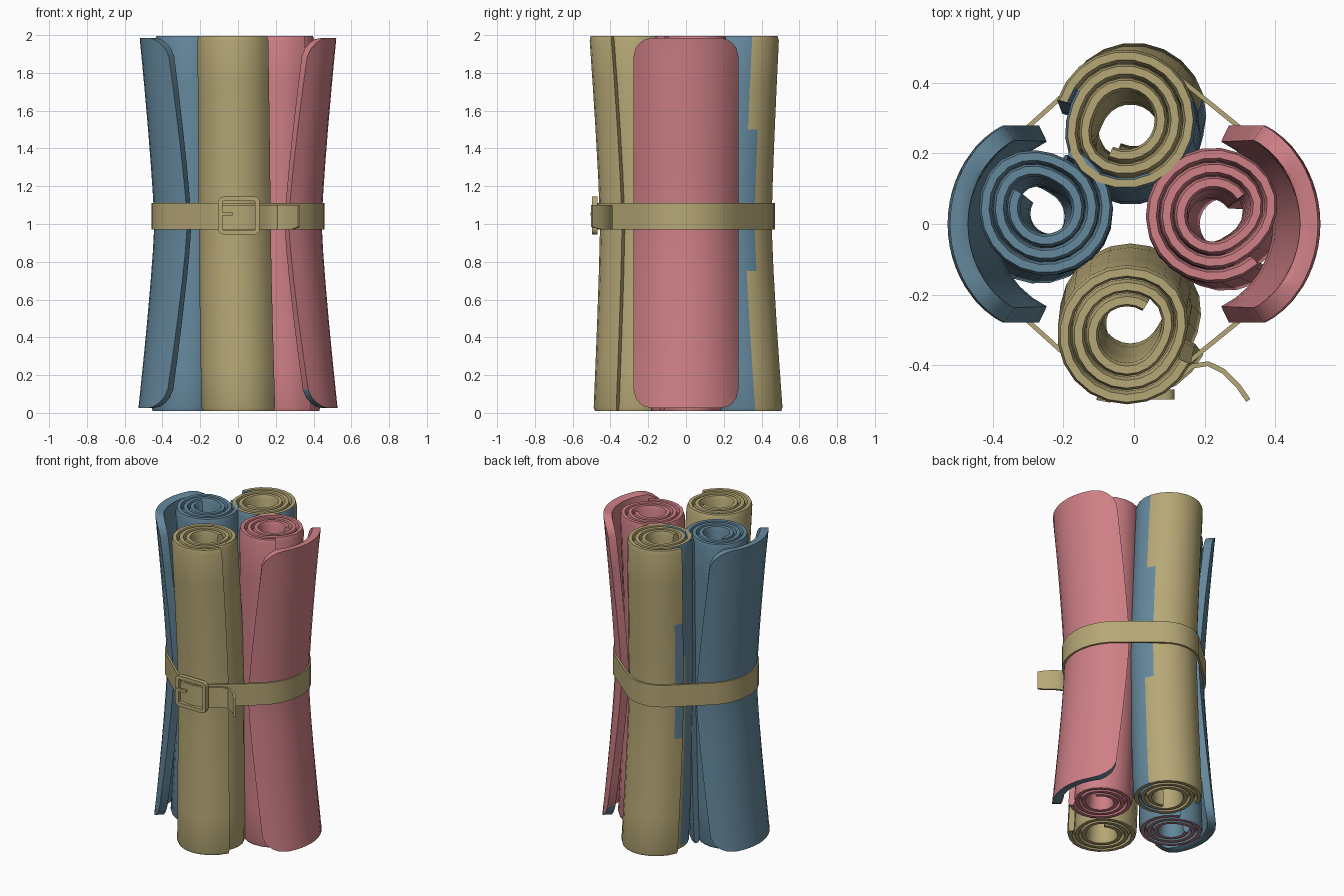
import bpy, bmesh, math
from mathutils import Vector
from mathutils.geometry import convex_hull_2d

if "Cube" in bpy.data.objects:
    bpy.data.objects.remove(bpy.data.objects["Cube"])


def material(name, rgb):
    m = bpy.data.materials.new(name)
    m.diffuse_color = (*rgb, 1)
    m.use_nodes = True
    m.node_tree.nodes["Principled BSDF"].inputs["Base Color"].default_value = m.diffuse_color
    return m


tan = material("tan", (0.47, 0.39, 0.18))
pink = material("pink", (0.62, 0.215, 0.24))
blue = material("slate blue", (0.13, 0.25, 0.34))


def loft(name, rows, mats, closed=False, rule=None):
    """Skin a list of closed loops; rule(face) gives a material index."""
    bm = bmesh.new()
    vs = [[bm.verts.new(p) for p in row] for row in rows]
    n = len(vs[0])
    for i in range(len(vs) if closed else len(vs) - 1):
        a, b = vs[i], vs[(i + 1) % len(vs)]
        for j in range(n):
            k = (j + 1) % n
            bm.faces.new((a[j], a[k], b[k], b[j]))
    if not closed:
        bm.faces.new(vs[0])
        bm.faces.new(vs[-1])
    bmesh.ops.recalc_face_normals(bm, faces=bm.faces)
    if rule:
        for f in bm.faces:
            f.material_index = int(rule(f))
    me = bpy.data.meshes.new(name)
    bm.to_mesh(me)
    bm.free()
    for m in mats:
        me.materials.append(m)
    ob = bpy.data.objects.new(name, me)
    bpy.context.collection.objects.link(ob)
    bpy.ops.object.select_all(action='DESELECT')
    ob.select_set(True)
    bpy.context.view_layer.objects.active = ob
    bpy.ops.object.shade_smooth_by_angle(angle=math.radians(35))
    return ob


def blend(z, low, mid, high):
    """Pinched interpolation between bottom, waist and top values."""
    t = abs(z - 1) ** 1.25
    return mid + ((high if z > 1 else low) - mid) * t


# Rolled mats: three spiral layers, extruded with a bent axis
PITCH, THICK, LAYERS, SEG = 0.04, 0.037, 3, 22


def spiral(cx, cy, z, radius, start, thick):
    pts = []
    last = SEG * LAYERS - SEG // 4
    for i in range(last + 1):
        turn, frac = divmod(i / SEG, 1)
        u = max(0, (frac - 0.75) / 0.25)
        mid = radius - THICK / 2 - PITCH * (LAYERS - 1 - turn - u * u * (3 - 2 * u))
        pts.append((start + i / SEG * math.tau, mid))
    loop = [(a, r + thick / 2) for a, r in pts] + [(a, r - thick / 2) for a, r in reversed(pts)]
    return [Vector((cx + r * math.cos(a), cy + r * math.sin(a), z)) for a, r in loop]


def roll(name, low, mid, high, start, mats, rule=None):
    rows = []
    for z in (0.01, 0.03, 0.25, 0.5, 0.75, 1, 1.25, 1.5, 1.75, 1.97, 1.995):
        cx, cy, r = (blend(z, *v) for v in zip(low, mid, high))
        end = z in (0.01, 1.995)
        rows.append(spiral(cx, cy, z, r, start, THICK * (0.6 if end else 1)))
    return loft(name, rows, mats, rule=rule)


def back_is_blue(f):
    c = f.calc_center_median()
    outer = math.hypot(c.x + 0.01, c.y - blend(c.z, 0.31, 0.255, 0.3)) > 0.165
    return outer and abs(f.normal.z) < 0.6 and c.y < 0.37 - 0.03 * (1 - abs(c.z - 1))


roll("front_roll", (0.01, -0.285, 0.205), (-0.01, -0.255, 0.2), (-0.02, -0.315, 0.197),
     1.0, [tan])
roll("back_roll", (0.0, 0.31, 0.205), (-0.01, 0.255, 0.2), (-0.025, 0.295, 0.2),
     -2.0, [tan, blue], back_is_blue)
roll("left_roll", (-0.27, 0.02, 0.19), (-0.235, 0.03, 0.175), (-0.25, 0.045, 0.19),
     2.6, [blue, pink], lambda f: f.normal.z < -0.6)
roll("right_roll", (0.26, 0.0, 0.19), (0.215, 0.01, 0.178), (0.225, 0.025, 0.192),
     0.6, [pink])


# Loose outer flaps: curved sheets with rounded corners, flaring from the belt
def flap_row(side, z, d, thick=0.05):
    half, corner, n = 0.278, 0.1, 12
    sag, apex = blend(z, 0.14, 0.175, 0.14), blend(z, 0.53, 0.443, 0.522)
    R = (half * half + sag * sag) / (2 * sag)
    h = half
    if d < corner:
        h -= corner - math.sqrt(corner ** 2 - (corner - d) ** 2)
    if d == 0:
        thick *= 0.7
    top = math.asin(h / R)
    angles = [top * (2 * i / n - 1) for i in range(n + 1)]
    loop = [(R, a) for a in angles] + [(R - thick, a) for a in reversed(angles)]
    return [Vector((side * (apex - R + r * math.cos(a)), r * math.sin(a), z)) for r, a in loop]


def flap(name, side, mats, rule=None):
    ends = (0, 0.008, 0.025, 0.055, 0.1)
    zs = [(0.025 + d, d) for d in ends]
    zs += [(z, 1) for z in (0.3, 0.5, 0.7, 0.85, 1, 1.15, 1.3, 1.5, 1.7)]
    zs += [(1.985 - d, d) for d in reversed(ends)]
    return loft(name, [flap_row(side, z, d) for z, d in zs], mats, rule=rule)


flap("left_flap", -1, [blue])
flap("right_flap", 1, [pink, blue], lambda f: f.normal.z < -0.35)


# Strap and buckle: rectangular section swept along flat paths
def band(name, path, closed, o0, o1, span, to3d, mat):
    rows, n = [], len(path)
    for i, p in enumerate(path):
        a = path[i - 1] if closed or i else p
        b = path[(i + 1) % n] if closed or i < n - 1 else p
        t = (b - a).normalized()
        out = Vector((t.y, -t.x))
        d0, d1 = span(i / (n - 1))
        rows.append([to3d(p + out * o, d) for o, d in ((o0, d0), (o1, d0), (o1, d1), (o0, d1))])
    return loft(name, rows, [mat], closed)


def flat(p, z):
    return Vector((p.x, p.y, z))


cloud = [Vector((-0.01 + 0.201 * math.cos(i * math.tau / 28), s * 0.255 + 0.201 * math.sin(i * math.tau / 28)))
         for s in (-1, 1) for i in range(28)]
cloud += [v.xy for s in (-1, 1) for v in flap_row(s, 1, 1)]
hull = [cloud[i] for i in convex_hull_2d(cloud)]
hull.sort(key=lambda p: math.atan2(p.y, p.x))
band("belt", hull, True, 0.001, 0.014, lambda t: (0.97, 1.112), flat, tan)

tail = [Vector(p) for p in ((-0.08, -0.465), (0, -0.475), (0.07, -0.463), (0.12, -0.435), (0.165, -0.4),
                            (0.21, -0.393), (0.255, -0.415), (0.295, -0.455), (0.325, -0.498))]
band("belt_tail", tail, False, -0.005, 0.009,
     lambda t: (0.97 + 0.015 * max(0, t - 0.85) / 0.15, 1.1), flat, tan)

# Buckle frame: rounded square, centred on the front roll
frame = []
for k, (sx, sz) in enumerate(((1, -1), (1, 1), (-1, 1), (-1, -1))):
    for j in range(4):
        a = (k - 1 + j / 3) * math.pi / 2
        frame.append(Vector((0.005 + sx * 0.082 + 0.028 * math.cos(a),
                             1.045 + sz * 0.072 + 0.028 * math.sin(a))))
band("buckle_frame", frame, True, -0.024, 0, lambda t: (-0.468, -0.497),
     lambda p, y: Vector((p.x, y, p.y)), tan)

# Buckle prong and the bar it pivots on
prong = [Vector(p) for p in ((-0.105, -0.49), (-0.07, -0.497), (-0.03, -0.488))]
band("buckle_prong", prong, False, -0.008, 0.008, lambda t: (1.045, 1.062), flat, tan)
